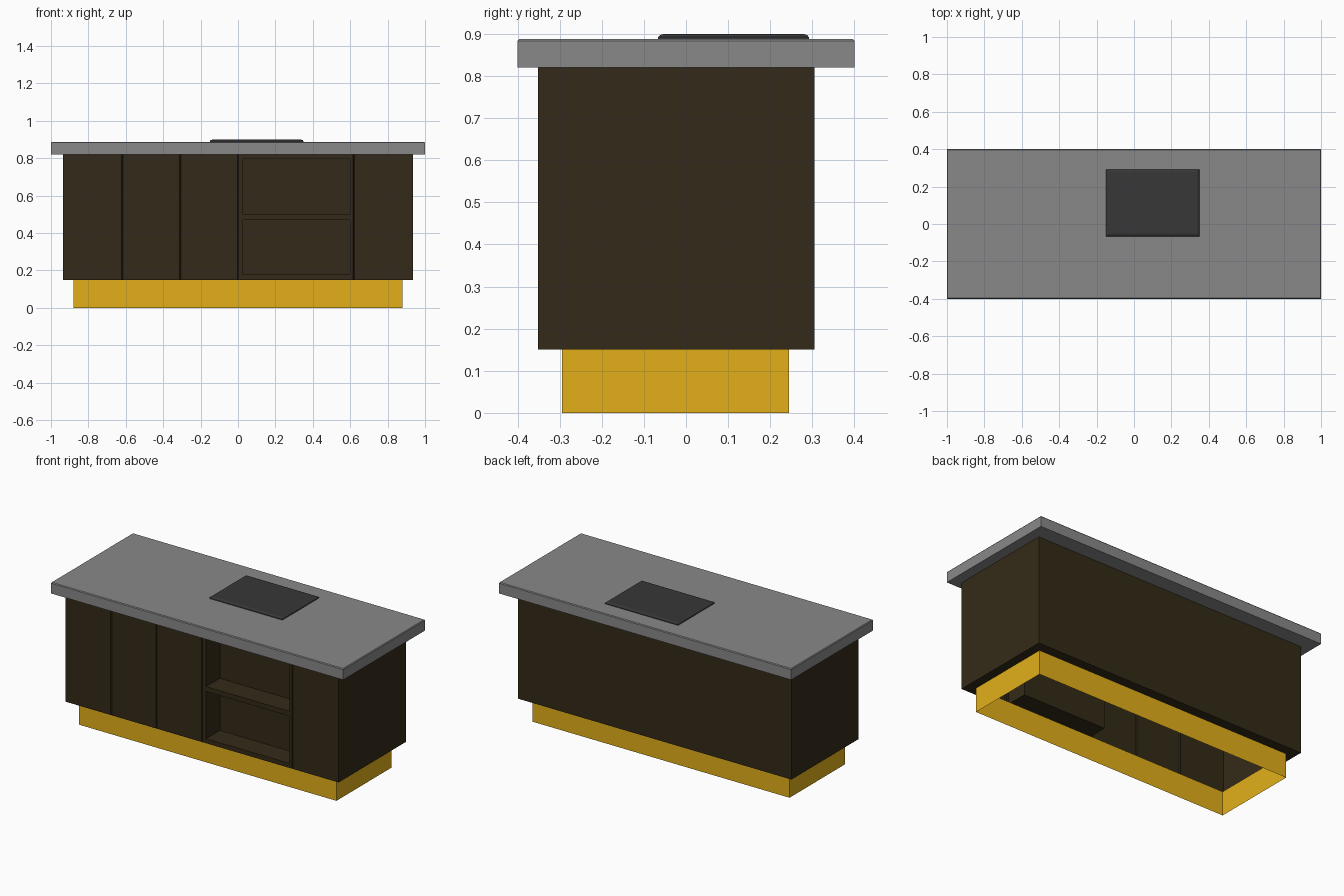
import bpy, bmesh

if "Cube" in bpy.data.objects:
    bpy.data.objects.remove(bpy.data.objects["Cube"])


def material(name, rgb):
    m = bpy.data.materials.new(name)
    m.diffuse_color = (*rgb, 1)
    m.use_nodes = True
    m.node_tree.nodes["Principled BSDF"].inputs["Base Color"].default_value = m.diffuse_color
    return m


WOOD = material("dark_wood", (0.034, 0.023, 0.009))
GOLD = material("gold", (0.76, 0.43, 0.01))
STONE = material("grey_stone", (0.25, 0.25, 0.25))
GLASS = material("black_glass", (0.038, 0.038, 0.038))


def finish(name, bm, mat):
    bmesh.ops.remove_doubles(bm, verts=bm.verts, dist=0.0001)
    mesh = bpy.data.meshes.new(name)
    bm.to_mesh(mesh)
    bm.free()
    mesh.materials.append(mat)
    ob = bpy.data.objects.new(name, mesh)
    bpy.context.collection.objects.link(ob)
    return ob


def face(bm, pts):
    bm.faces.new([bm.verts.new(p) for p in pts])


def rect(x0, x1, y0, y1, z, inset=0):
    x0, x1, y0, y1 = x0 + inset, x1 - inset, y0 + inset, y1 - inset
    return [(x0, y0, z), (x1, y0, z), (x1, y1, z), (x0, y1, z)]


def bridge(bm, a, b):
    for i in range(4):
        j = (i + 1) % 4
        face(bm, (a[i], a[j], b[j], b[i]))


def slab(name, rings, mat, capped=True):
    bm = bmesh.new()
    for a, b in zip(rings, rings[1:]):
        bridge(bm, a, b)
    if capped:
        face(bm, rings[0][::-1])
        face(bm, rings[-1])
    return finish(name, bm, mat)


# Plinth: open gold band
BASE = (-0.88, 0.88, -0.295, 0.245)
slab("plinth", [rect(*BASE, 0), rect(*BASE, 0.15)], GOLD, capped=False)

# Worktop with a small chamfer on the upper edge
TOP = (-1, 1, -0.4, 0.4)
slab("worktop", [rect(*TOP, 0.82), rect(*TOP, 0.883), rect(*TOP, 0.888, 0.004)], STONE)

# Hob with a rounded rim
HOB = (-0.15, 0.35, -0.066, 0.292)
slab("hob", [rect(*HOB, z, i) for z, i in
             ((0.887, 0), (0.892, 0), (0.897, 0.004), (0.9, 0.014))], GLASS)

# Cabinet: outline with V grooves between the front panels, open inside
X, Y0, Y1, Z0, Z1 = 0.935, -0.352, 0.305, 0.15, 0.82
G, NICHE_DEPTH = 0.004, 0.135
outline = [(-X, Y0)]
for gx in (-0.62, -0.31, 0.0, 0.62):
    outline += [(gx - G, Y0), (gx, Y0 + 2 * G), (gx + G, Y0)]
outline += [(X, Y0), (X, Y1), (-X, Y1)]

bm = bmesh.new()
for a, b in zip(outline, outline[1:] + outline[:1]):
    if abs(a[0] - G) < 1e-6 and b[0] > 0.5:
        # Front panel holding two recessed shelves
        xs = (a[0], 0.028, 0.6, b[0])
        zs = (Z0, 0.178, 0.47, 0.5, 0.798, Z1)
        for i in range(3):
            for k in range(5):
                front = [(xs[i], Y0, zs[k]), (xs[i + 1], Y0, zs[k]),
                         (xs[i + 1], Y0, zs[k + 1]), (xs[i], Y0, zs[k + 1])]
                if i == 1 and k in (1, 3):
                    back = [(x, y + NICHE_DEPTH, z) for x, y, z in front]
                    bridge(bm, front, back)
                    face(bm, back)
                else:
                    face(bm, front)
    else:
        face(bm, [(*a, Z0), (*b, Z0), (*b, Z1), (*a, Z1)])
# Underside rim between plinth and cabinet walls
bridge(bm, rect(*BASE, Z0), rect(-X, X, Y0, Y1, Z0))
finish("cabinet", bm, WOOD)
